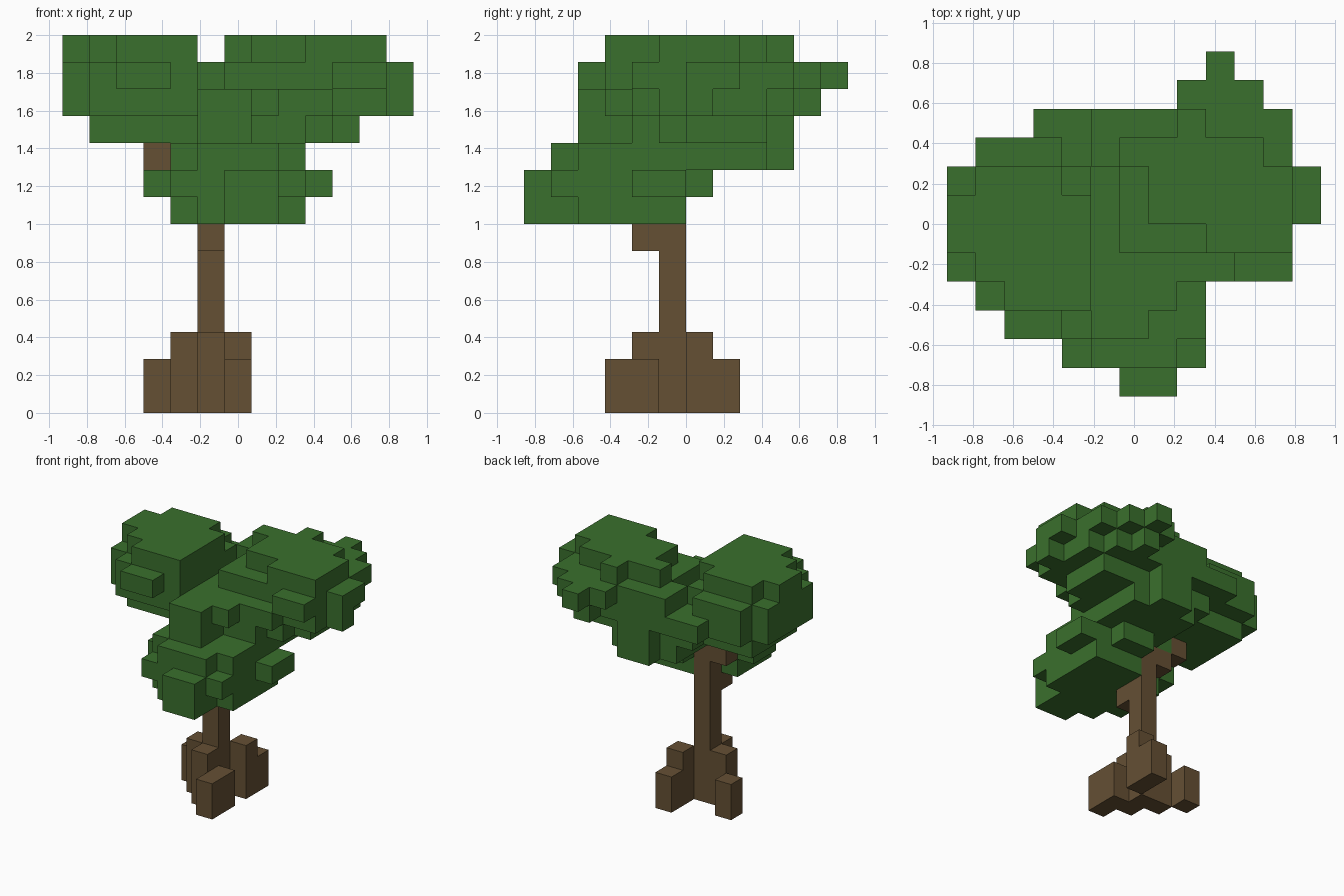
import bpy
import bmesh
from mathutils import Vector

cube = bpy.data.objects.get("Cube")
if cube:
    bpy.data.objects.remove(cube, do_unlink=True)

UNIT = 1 / 7                       # edge of one block
ORIGIN = Vector((-6.5, -6, 0))     # centres the block grid
owner = {}                         # block cell -> part name
materials = {}                     # part name -> material


def make_material(name, colour):
    mat = bpy.data.materials.new(name)
    mat.use_nodes = True
    mat.diffuse_color = colour
    mat.node_tree.nodes["Principled BSDF"].inputs["Base Color"].default_value = colour
    return mat


def start_part(name, mat):
    materials[name] = mat
    return name


def block(part, x, y, z):
    """Adds one block unless another part already fills the cell."""
    owner.setdefault((x, y, z), part)


def box(part, x0, x1, y0, y1, z0, z1, rounded=False):
    """Fills a box of blocks; rounded leaves out the blocks along its edges."""
    for x in range(x0, x1):
        for y in range(y0, y1):
            for z in range(z0, z1):
                on_faces = (x in (x0, x1 - 1)) + (y in (y0, y1 - 1)) + (z in (z0, z1 - 1))
                if not rounded or on_faces < 2:
                    block(part, x, y, z)


bark = make_material("bark brown", (0.130, 0.080, 0.034, 1))
leaf = make_material("leaf green", (0.042, 0.162, 0.026, 1))

# Trunk with short branch stubs
trunk = start_part("trunk", bark)
box(trunk, 5, 6, 5, 6, 0, 9)
block(trunk, 5, 4, 6)
block(trunk, 4, 5, 8)
block(trunk, 3, 5, 9)

# Roots: tall ones hug the trunk, short ones lie outside
roots = start_part("roots", bark)
for height, spots in ((3, "54 45 66"), (2, "63 64 36 67")):
    for spot in spots.split():
        for z in range(height):
            block(roots, int(spot[0]), int(spot[1]), z)

# Low clump leaning to the front
front = start_part("front_leaf_clump", leaf)
box(front, 6, 8, 0, 2, 7, 9)
box(front, 5, 8, 1, 2, 7, 10)
box(front, 4, 9, 2, 5, 7, 10)
box(front, 6, 9, 5, 6, 7, 10)
box(front, 4, 6, 5, 6, 9, 10)
box(front, 9, 10, 4, 6, 8, 9)
box(front, 3, 4, 3, 5, 8, 9)
box(front, 6, 8, 6, 7, 8, 9)
for x in (4, 8):
    block(front, x, 1, 8)

# Middle clump bridging the others
middle = start_part("middle_leaf_clump", leaf)
box(middle, 4, 9, 4, 9, 10, 12)
box(middle, 5, 7, 2, 4, 10, 12)
box(middle, 5, 9, 6, 9, 9, 10)
box(middle, 6, 8, 9, 10, 9, 12)
box(middle, 3, 6, 9, 10, 11, 12)
box(middle, 5, 6, 8, 10, 12, 13)
block(middle, 7, 3, 11)

# High left-hand clump with a flat crown
left = start_part("left_leaf_clump", leaf)
box(left, 0, 5, 3, 9, 10, 14, rounded=True)
box(left, 2, 5, 3, 7, 11, 14)
box(left, 0, 1, 5, 7, 13, 14)
box(left, 2, 4, 2, 3, 12, 13)
box(left, 1, 2, 3, 4, 11, 13)

# High right-hand clump with a flat crown and bumps
right = start_part("right_leaf_clump", leaf)
box(right, 6, 12, 5, 10, 10, 14, rounded=True)
box(right, 9, 12, 5, 8, 11, 14)
box(right, 9, 11, 8, 9, 10, 14)
box(right, 12, 13, 6, 8, 12, 13)
box(right, 10, 12, 4, 5, 12, 13)
box(right, 8, 11, 10, 11, 12, 13)
box(right, 11, 12, 8, 10, 12, 13)
for y in (5, 9):
    block(right, 6, y, 12)
for bump in ((6, 8, 13), (8, 9, 13), (12, 6, 11), (11, 8, 11),
             (9, 10, 11), (9, 11, 12), (9, 4, 11), (9, 5, 10)):
    block(right, *bump)


def add_side(bm, cell, side):
    """Adds one square block face, wound to point outwards."""
    u = Vector((side.y, side.z, side.x))
    v = side.cross(u)
    centre = cell + Vector((0.5, 0.5, 0.5)) + side / 2 + ORIGIN
    corners = (centre + (-u - v) / 2, centre + (u - v) / 2,
               centre + (u + v) / 2, centre + (v - u) / 2)
    bm.faces.new([bm.verts.new(c * UNIT) for c in corners])


# Build only the outer skin of each part
sides = [Vector([sign if i == axis else 0 for i in range(3)])
         for axis in range(3) for sign in (1, -1)]
for name, mat in materials.items():
    bm = bmesh.new()
    for cell in [Vector(c) for c, part in owner.items() if part == name]:
        for side in sides:
            if tuple(round(n) for n in cell + side) not in owner:
                add_side(bm, cell, side)
    bmesh.ops.remove_doubles(bm, verts=bm.verts, dist=0.001)
    mesh = bpy.data.meshes.new(name)
    bm.to_mesh(mesh)
    bm.free()
    mesh.materials.append(mat)
    bpy.context.collection.objects.link(bpy.data.objects.new(name, mesh))
